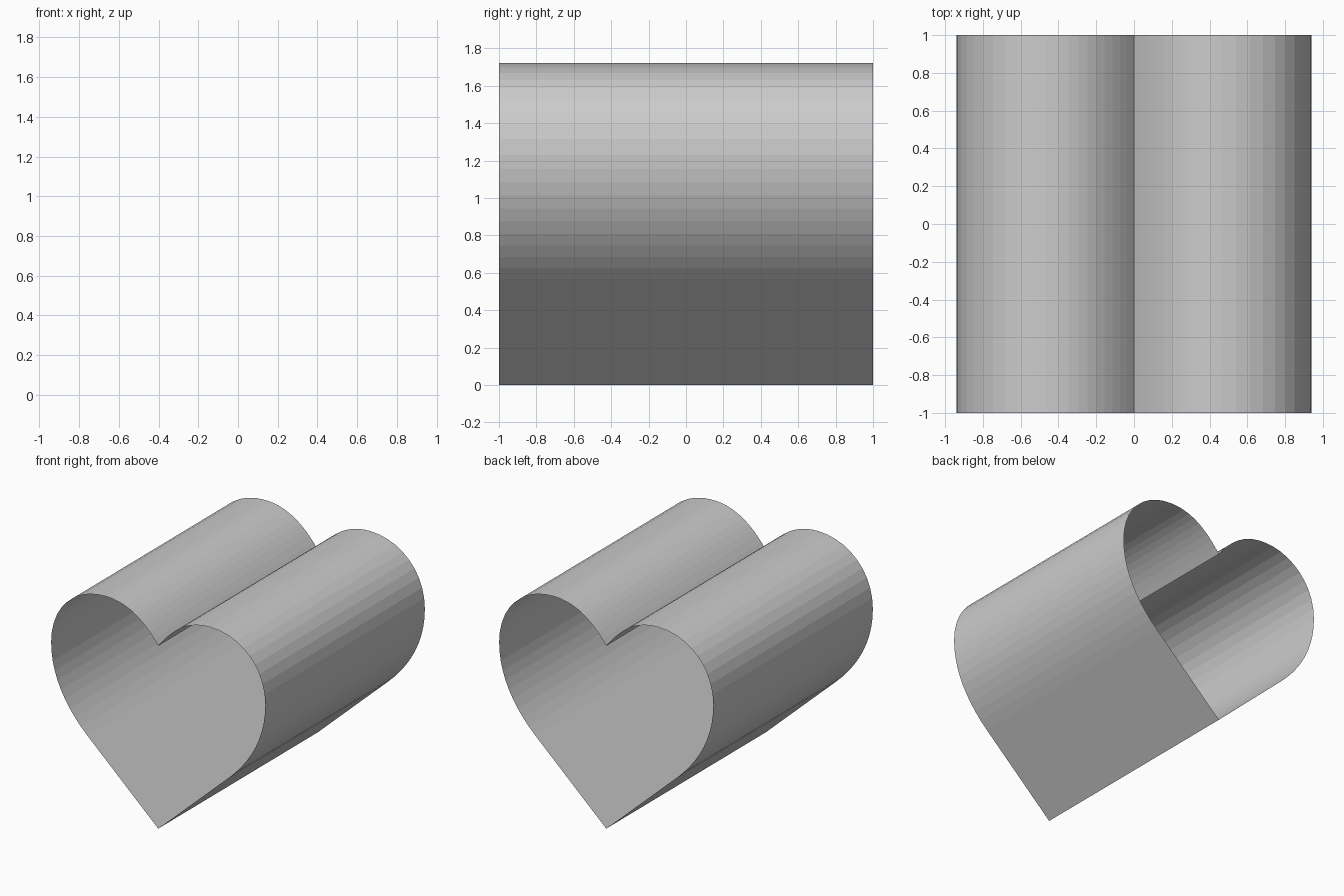
import bpy, bmesh
from mathutils import Vector
from mathutils.geometry import interpolate_bezier

if "Cube" in bpy.data.objects:
    bpy.data.objects.remove(bpy.data.objects["Cube"])


def curve(points, steps):
    return interpolate_bezier(*[Vector((x, 0, z)) for x, z in points], steps)


# Right half of the heart outline, from bottom tip to top notch (x, z)
half = [Vector((0, 0, 0))]
for seg in (
    [(0.62, 0.57), (0.82, 0.754), (0.94, 0.98), (0.94, 1.23)],   # flank
    [(0.94, 1.23), (0.94, 1.52), (0.73, 1.72), (0.46, 1.72)],    # outer lobe
    [(0.46, 1.72), (0.26, 1.72), (0.12, 1.61), (0.0, 1.45)],     # inner lobe
):
    pts = curve(seg, 11)
    half += pts if len(half) == 1 else pts[1:]

# Mirror into a closed loop
outline = half + [Vector((-p.x, 0, p.z)) for p in reversed(half[1:-1])]

# Open-ended, zero-thickness sleeve running along y
bm = bmesh.new()
front = [bm.verts.new((p.x, -1, p.z)) for p in outline]
back = [bm.verts.new((p.x, 1, p.z)) for p in outline]
n = len(outline)
for i in range(n):
    j = (i + 1) % n
    bm.faces.new((front[i], front[j], back[j], back[i]))

mesh = bpy.data.meshes.new("heart_sleeve")
bm.to_mesh(mesh)
bm.free()
obj = bpy.data.objects.new("heart_sleeve", mesh)
bpy.context.collection.objects.link(obj)
